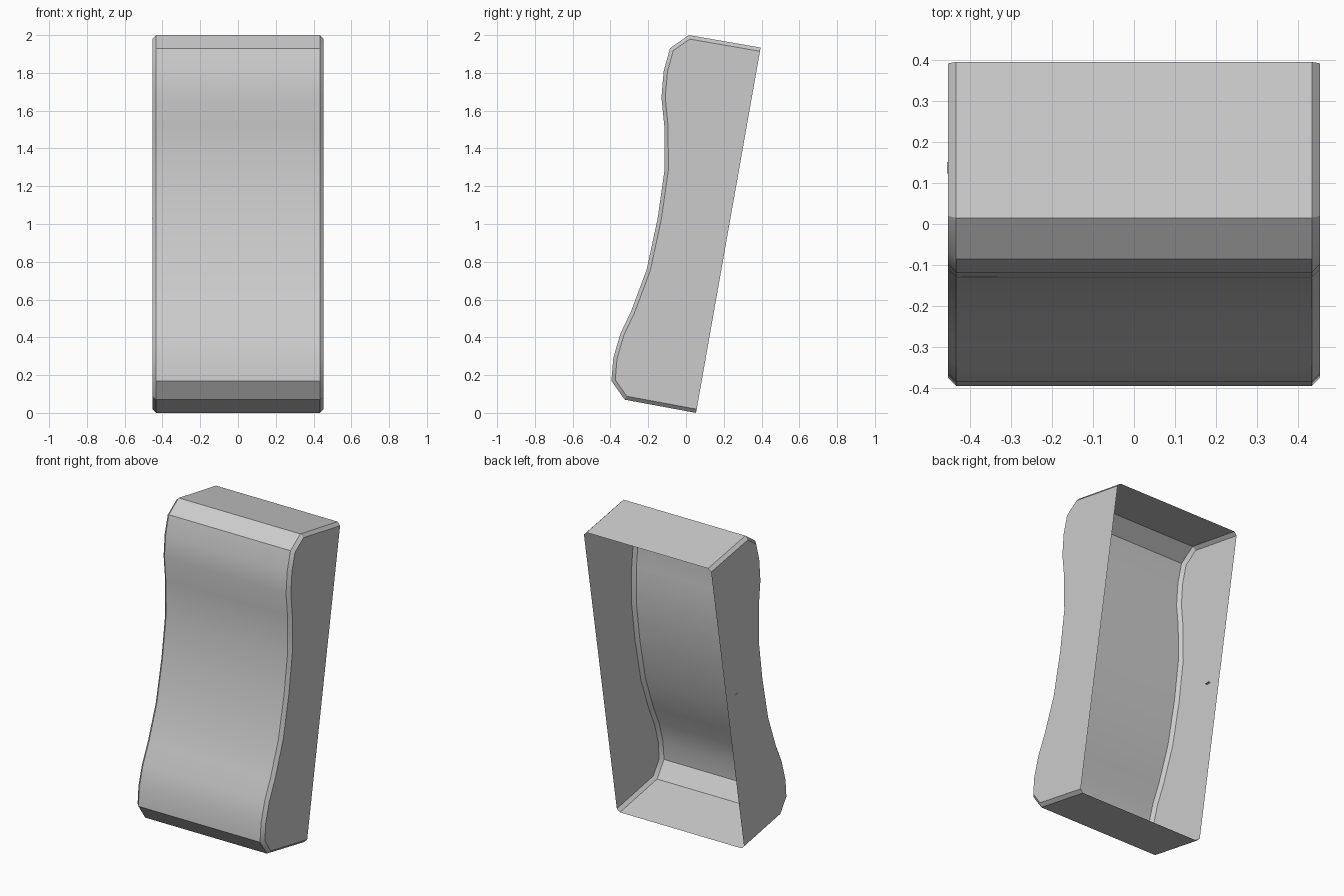
import bpy
import bmesh
import math
from mathutils import Vector

cube = bpy.data.objects.get("Cube")
if cube:
    bpy.data.objects.remove(cube, do_unlink=True)

HALF_WIDTH = 0.4535   # outer side walls
BEVEL = 0.02          # chamfer between the front skin and the side walls

# Side profile (y, z): bottom back edge, round the front, to the top back edge
PROFILE = [Vector(p) for p in (
    (0.053, 0.0), (-0.325, 0.07), (-0.395, 0.17), (-0.385, 0.29),
    (-0.347, 0.42), (-0.29, 0.54), (-0.208, 0.76), (-0.15, 1.03),
    (-0.113, 1.29), (-0.115, 1.52), (-0.13, 1.67), (-0.118, 1.81),
    (-0.085, 1.93), (0.015, 2.0), (0.395, 1.934))]


def inset(points, distance):
    """Offset an open profile inwards with mitred corners."""
    normals = []
    for a, b in zip(points, points[1:]):
        d = (b - a).normalized()
        normals.append(Vector((d.y, -d.x)))
    before = [normals[0]] + normals
    after = normals + [normals[-1]]
    return [p + (m + n) * distance / (1 + m.dot(n))
            for p, m, n in zip(points, before, after)]


def make_object(name, bm, material):
    mesh = bpy.data.meshes.new(name)
    bm.to_mesh(mesh)
    bm.free()
    mesh.materials.append(material)
    obj = bpy.data.objects.new(name, mesh)
    bpy.context.collection.objects.link(obj)
    return obj


grey = bpy.data.materials.new("light_grey")
grey.use_nodes = True
colour = (0.6, 0.6, 0.6, 1)
grey.diffuse_color = colour
grey.node_tree.nodes["Principled BSDF"].inputs["Base Color"].default_value = colour

# Curved open-backed shell: side wall, chamfer, front skin, chamfer, side wall
bm = bmesh.new()
inner = inset(PROFILE, BEVEL)
rows = []
for x, outline in ((-HALF_WIDTH, inner), (BEVEL - HALF_WIDTH, PROFILE),
                   (HALF_WIDTH - BEVEL, PROFILE), (HALF_WIDTH, inner)):
    rows.append([bm.verts.new((x, p.x, p.y)) for p in outline])
for left, right in zip(rows, rows[1:]):
    for i in range(len(left) - 1):
        bm.faces.new((left[i], left[i + 1], right[i + 1], right[i]))
bm.faces.new(rows[0])
bm.faces.new(rows[-1])
bmesh.ops.recalc_face_normals(bm, faces=bm.faces)
front_face = next(f for f in bm.faces if len(f.verts) == 4
                  and f.calc_area() > 0.1 and abs(f.normal.y) > 0.8)
if front_face.normal.y > 0:
    bmesh.ops.reverse_faces(bm, faces=bm.faces)
shell = make_object("curved_shell", bm, grey)

# Tiny flat tab through one side wall
bm = bmesh.new()
bmesh.ops.create_cube(bm, size=1)
bmesh.ops.scale(bm, vec=(0.016, 0.028, 0.004), verts=bm.verts)
bmesh.ops.translate(bm, vec=(-0.448, 0.137, 1.03), verts=bm.verts)
make_object("side_tab", bm, grey)

bpy.ops.object.select_all(action="DESELECT")
shell.select_set(True)
bpy.context.view_layer.objects.active = shell
bpy.ops.object.shade_smooth_by_angle(angle=math.radians(30))
